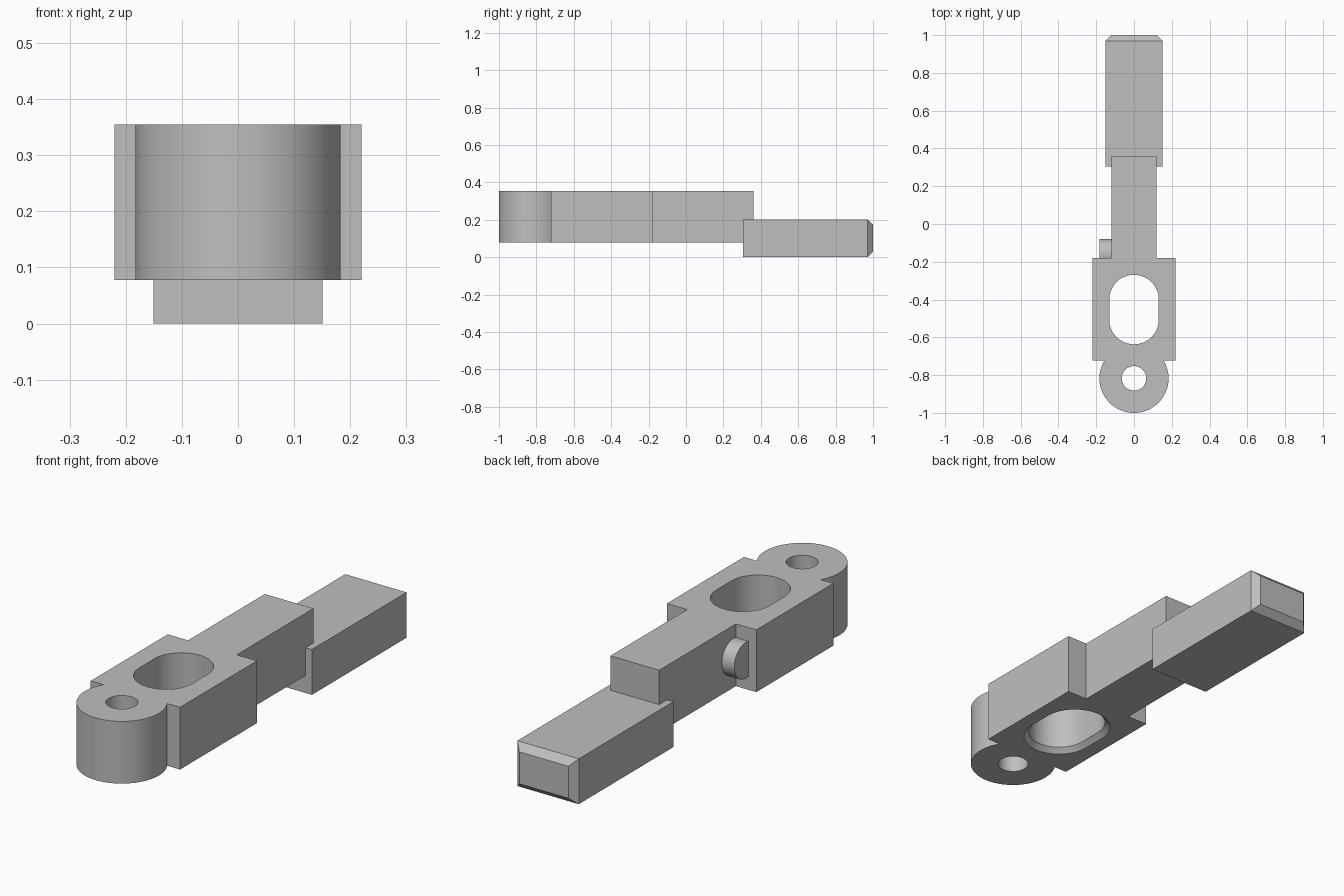
import bpy, bmesh, math
from mathutils import Matrix

cube = bpy.data.objects.get("Cube")
if cube:
    bpy.data.objects.remove(cube, do_unlink=True)

grey = bpy.data.materials.new("plain grey")
grey.use_nodes = True
GREY = (0.52, 0.52, 0.52, 1)
grey.diffuse_color = GREY
grey.node_tree.nodes["Principled BSDF"].inputs["Base Color"].default_value = GREY

BOTTOM, TOP = 0.078, 0.355


def finish(name, bm):
    bmesh.ops.recalc_face_normals(bm, faces=bm.faces)
    mesh = bpy.data.meshes.new(name)
    bm.to_mesh(mesh)
    bm.free()
    mesh.materials.append(grey)
    obj = bpy.data.objects.new(name, mesh)
    bpy.context.collection.objects.link(obj)
    return obj


def loft(name, sections):
    """Skin a stack of (outline, z) sections and cap both ends."""
    bm = bmesh.new()
    rings = [[bm.verts.new((x, y, z)) for x, y in pts] for pts, z in sections]
    for a, b in zip(rings, rings[1:]):
        for i in range(len(a)):
            j = (i + 1) % len(a)
            bm.faces.new((a[i], a[j], b[j], b[i]))
    bm.faces.new(rings[0])
    bm.faces.new(rings[-1])
    return finish(name, bm)


def arc(cy, r, start, end, n):
    angles = [start + (end - start) * i / n for i in range(n + 1)]
    return [(r * math.cos(a), cy + r * math.sin(a)) for a in angles]


def slot(cy, half, r):
    return arc(cy + half, r, 0, math.pi, 32) + arc(cy - half, r, math.pi, 2 * math.pi, 32)


def shade(obj):
    bpy.ops.object.select_all(action='DESELECT')
    obj.select_set(True)
    bpy.context.view_layer.objects.active = obj
    bpy.ops.object.shade_smooth_by_angle(angle=math.radians(30))


# Body: narrow arm, wide block and round eye in one outline
eye_y, eye_r, block_y = -0.817, 0.183, -0.722
a0 = math.asin((block_y - eye_y) / eye_r)
right = [(0.12, 0.36), (0.12, -0.18), (0.22, -0.18), (0.22, block_y)]
left = [(-x, y) for x, y in reversed(right)]
outline = left + right + arc(eye_y, eye_r, a0, -math.pi - a0, 72)
body = loft("body", [(outline, BOTTOM), (outline, TOP)])

# Cutters: slot flared at the underside, and the eye hole
slot_y, half, r, flare = -0.453, 0.053, 0.131, 0.022
wide, narrow = slot(slot_y, half, r + 2 * flare), slot(slot_y, half, r)
hole = arc(eye_y, 0.065, 0, 2 * math.pi, 48)[:-1]
cutters = [
    loft("slot_cutter", [(wide, BOTTOM - flare), (narrow, BOTTOM + flare), (narrow, TOP + 0.1)]),
    loft("hole_cutter", [(hole, BOTTOM - 0.1), (hole, TOP + 0.1)]),
]
for cutter in cutters:
    mod = body.modifiers.new("cut", 'BOOLEAN')
    mod.operation = 'DIFFERENCE'
    mod.solver = 'EXACT'
    mod.object = cutter
    bpy.context.view_layer.objects.active = body
    bpy.ops.object.modifier_apply(modifier=mod.name)
    bpy.data.objects.remove(cutter, do_unlink=True)
shade(body)

# Tongue: low bar with a chamfered back end
bm = bmesh.new()
bmesh.ops.create_cube(bm, size=1, matrix=Matrix.Translation((0, 0.652, 0.101))
                      @ Matrix.Diagonal((0.302, 0.696, 0.202, 1)))
end_edges = [e for e in bm.edges if all(v.co.y > 0.9 for v in e.verts)]
bmesh.ops.bevel(bm, geom=end_edges, offset=0.03, segments=1, affect='EDGES')
finish("tongue", bm)

# Side pin beside the arm, sunk into the block
bm = bmesh.new()
bmesh.ops.create_cone(bm, cap_ends=True, segments=48, radius1=0.08, radius2=0.08, depth=0.08,
                      matrix=Matrix.Translation((-0.142, -0.16, 0.217))
                      @ Matrix.Rotation(math.pi / 2, 4, 'Y'))
shade(finish("side_pin", bm))
